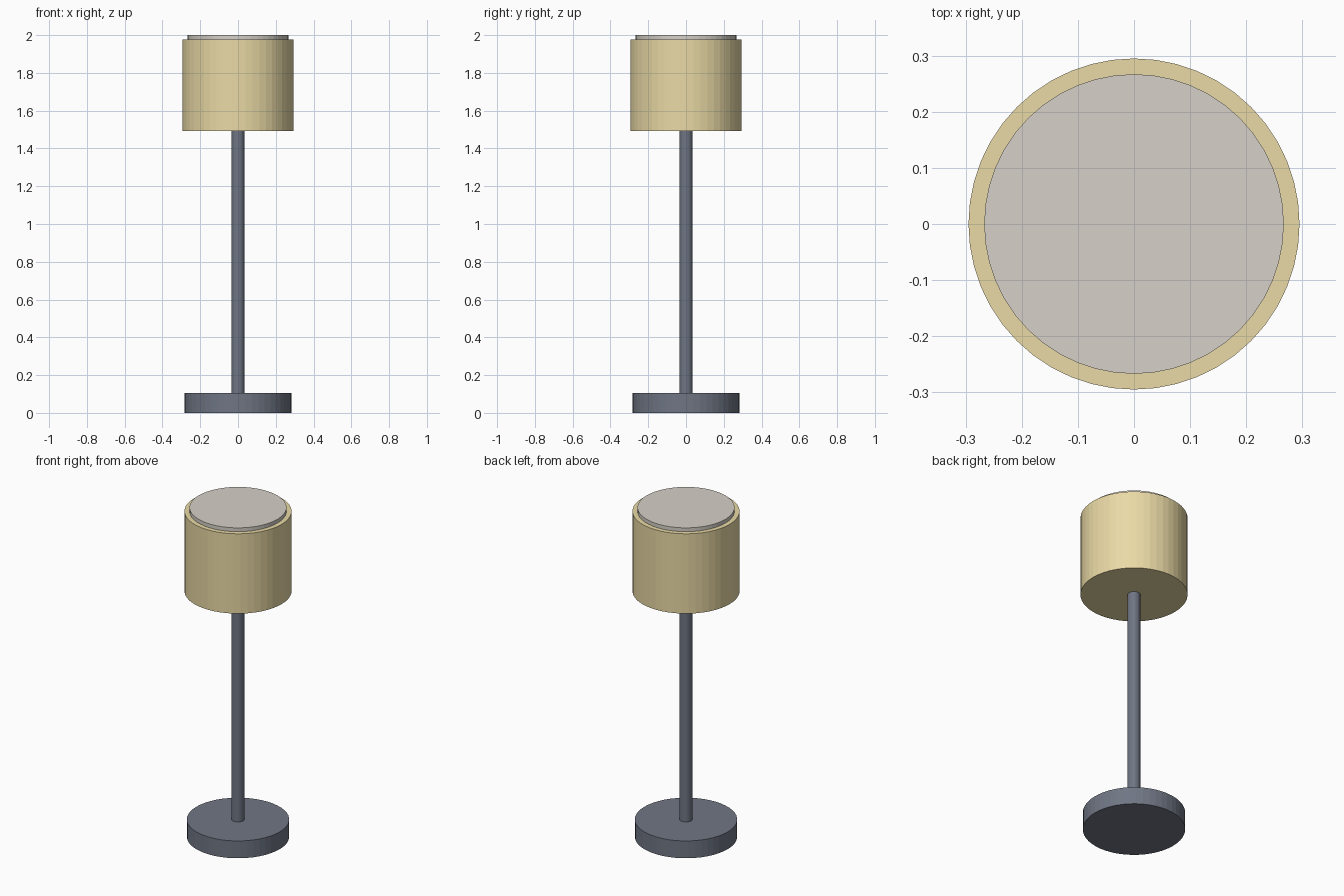
import bpy
import math

if "Cube" in bpy.data.objects:
    bpy.data.objects.remove(bpy.data.objects["Cube"])


def material(name, rgb):
    m = bpy.data.materials.new(name)
    m.diffuse_color = (*rgb, 1.0)
    m.use_nodes = True
    m.node_tree.nodes["Principled BSDF"].inputs["Base Color"].default_value = m.diffuse_color
    return m


def disc(name, radius, z0, z1, mat, sides=48):
    """Closed upright cylinder between two heights."""
    bpy.ops.mesh.primitive_cylinder_add(
        vertices=sides, radius=radius, depth=z1 - z0, location=(0, 0, (z0 + z1) / 2))
    ob = bpy.context.object
    ob.name = name
    ob.data.materials.append(mat)
    bpy.ops.object.shade_smooth_by_angle(angle=math.radians(5))
    return ob


slate = material("slate_metal", (0.16, 0.18, 0.23))
cream = material("cream_fabric", (0.82, 0.70, 0.38))
pale = material("pale_grey", (0.67, 0.63, 0.57))

# Weighted foot and stem
disc("base", 0.282, 0.0, 0.105, slate)
disc("stem", 0.035, 0.10, 1.50, slate, sides=24)

# Drum shade with a slightly narrower top cover
disc("shade", 0.295, 1.492, 1.977, cream)
disc("top_cover", 0.267, 1.97, 2.0, pale)
